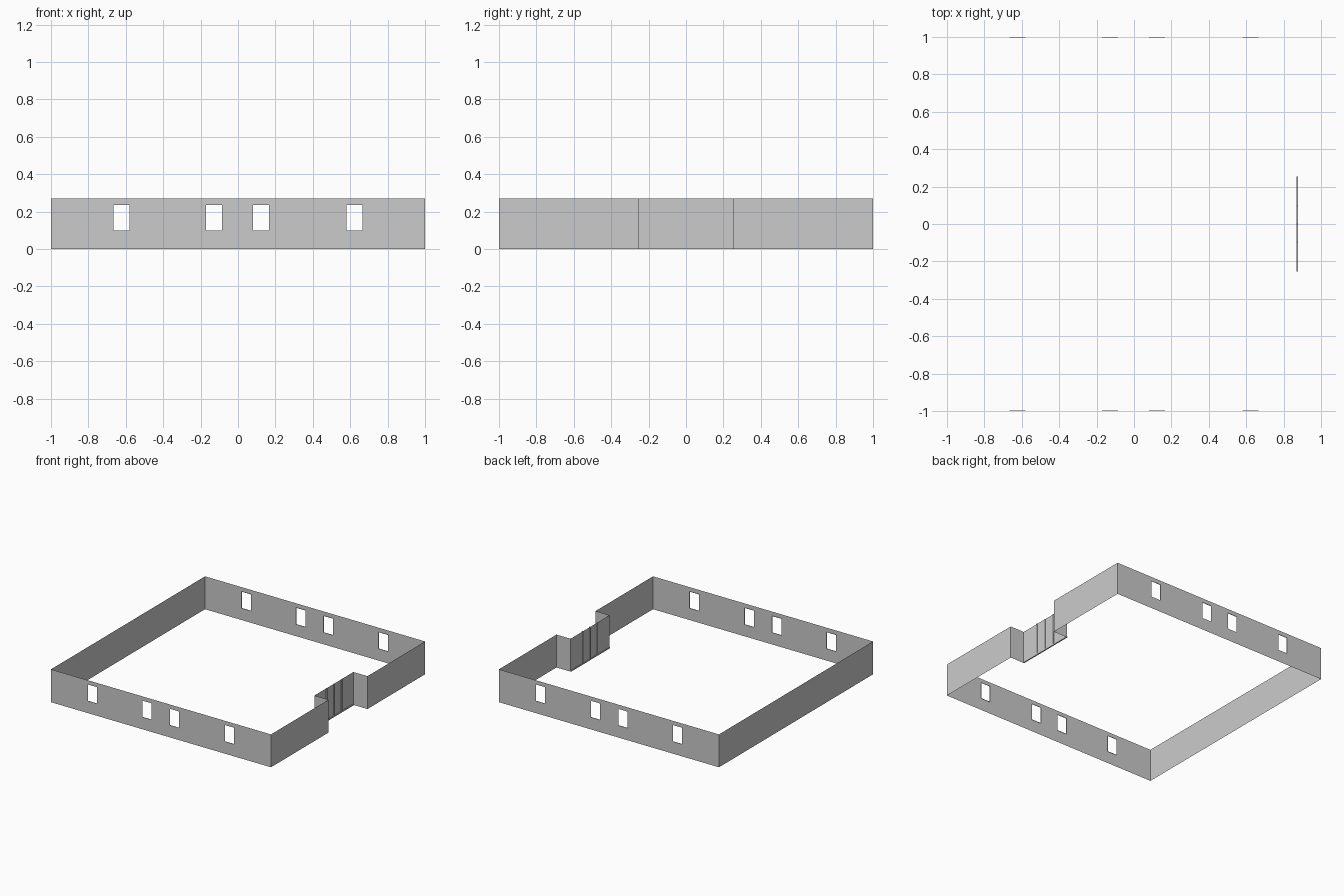
import bpy, bmesh

if "Cube" in bpy.data.objects:
    bpy.data.objects.remove(bpy.data.objects["Cube"])

H = 0.27          # wall height
DOOR_X = 0.872    # plane of the recessed entrance
GAP = 0.253       # half width of the entrance recess


def mesh_object(name, quads):
    bm = bmesh.new()
    for q in quads:
        bm.faces.new([bm.verts.new(p) for p in q])
    bmesh.ops.remove_doubles(bm, verts=bm.verts, dist=1e-5)
    me = bpy.data.meshes.new(name)
    bm.to_mesh(me)
    bm.free()
    ob = bpy.data.objects.new(name, me)
    bpy.context.collection.objects.link(ob)
    return ob


def upright(a, b, z0=0, z1=H):
    """Vertical quad between two plan points."""
    return [(*a, z0), (*b, z0), (*b, z1), (*a, z1)]


# Front and back walls: grid of panels with four window openings and thin reveals
windows = [(-0.665, -0.58), (-0.17, -0.085), (0.08, 0.165), (0.58, 0.665)]
SILL, HEAD, REVEAL = 0.10, 0.235, 0.004
for name, s in (("front_wall", -1), ("back_wall", 1)):
    xs = [-1] + [x for w in windows for x in w] + [1]
    quads = []
    for i, (a, b) in enumerate(zip(xs, xs[1:])):
        is_window = i % 2 == 1
        for z0, z1 in ((0, SILL), (SILL, HEAD), (HEAD, H)):
            if is_window and z0 == SILL:
                continue
            p, q = (a, s), (b, s)
            quads.append(upright(p, q, z0, z1) if s < 0 else upright(q, p, z0, z1))
        if is_window:
            inner = s * (1 - REVEAL)
            for z in (SILL, HEAD):
                quads.append([(a, s, z), (b, s, z), (b, inner, z), (a, inner, z)])
            for x in (a, b):
                quads.append(upright((x, s), (x, inner), SILL, HEAD))
    mesh_object(name, quads)

# Plain left wall
mesh_object("left_wall", [upright((-1, 1), (-1, -1))])

# Right wall with the returns of the entrance recess
mesh_object("right_wall", [
    upright((1, -1), (1, -GAP)), upright((1, -GAP), (DOOR_X, -GAP)),
    upright((DOOR_X, GAP), (1, GAP)), upright((1, GAP), (1, 1))])


def box(name, x, y, z):
    bpy.ops.mesh.primitive_cube_add(size=1, location=[sum(r) / 2 for r in (x, y, z)])
    ob = bpy.context.object
    ob.name = name
    ob.scale = [r[1] - r[0] for r in (x, y, z)]


# Entrance: two side panels, a pair of doors, mullions between them and a threshold
for name, y0, y1 in (("side_panel", -GAP, -0.1), ("door", -0.09, 0),
                     ("door", 0, 0.09), ("side_panel", 0.1, GAP)):
    mesh_object(name, [upright((DOOR_X, y0), (DOOR_X, y1), 0.01)])
for name, y in (("mullion", -0.095), ("door_meeting_stile", 0), ("mullion", 0.095)):
    w = 0.005 if y else 0.003
    box(name, (DOOR_X - 0.004, DOOR_X + 0.006), (y - w, y + w), (0, H))
box("threshold", (DOOR_X - 0.004, DOOR_X + 0.006), (-GAP, GAP), (0, 0.01))
